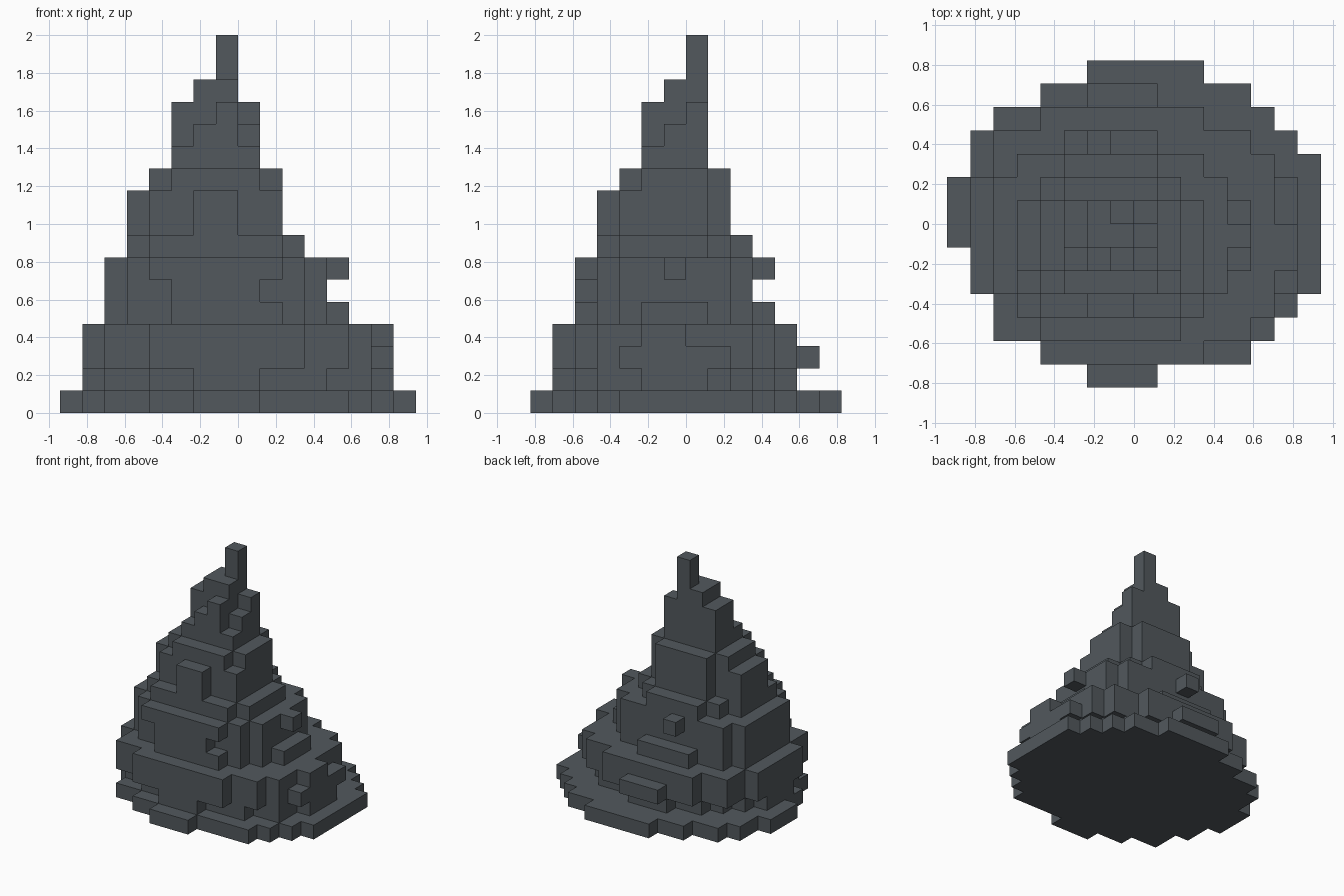
import bpy, bmesh
from mathutils import Vector

if "Cube" in bpy.data.objects:
    bpy.data.objects.remove(bpy.data.objects["Cube"])

S = 2 / 17  # block size

# Slate material
slate = bpy.data.materials.new("slate_grey")
COL = (0.084, 0.099, 0.110, 1)
slate.use_nodes = True
slate.diffuse_color = COL
bsdf = slate.node_tree.nodes["Principled BSDF"]
bsdf.inputs["Base Color"].default_value = COL
bsdf.inputs["Roughness"].default_value = 0.9


def box(x0, x1, y0, y1, z0, z1):
    """Block cells inside a box."""
    return {(x, y, z) for x in range(x0, x1)
            for y in range(y0, y1) for z in range(z0, z1)}


def disc(z0, z1, cx, cy, *steps):
    """Stepped round slab: a union of rectangles given by half width and half depth."""
    return {(x, y, z) for x, y, z in box(-9, 9, -9, 9, z0, z1)
            if any(abs(x + 0.5 - cx) < w and abs(y + 0.5 - cy) < d for w, d in steps)}


# Wide plinth, trimmed at the front
base = disc(0, 1, 0.25, 0.25, (8, 1.5), (7.5, 3), (7, 4), (6, 5), (4.5, 6), (2.5, 7))
base -= box(1, 3, -7, -6, 0, 1) | box(-7, -6, -4, -3, 0, 1)

# Undercut course below overhanging panels
lower = disc(1, 2, -0.25, -0.6, (1.5, 5.5), (4, 4.5), (5, 3.5), (6, 3), (7, 1.5))
lower |= disc(2, 4, -0.25, -0.6, (3.5, 5.5), (5.5, 4.5), (6, 3.5), (7, 2.5))
lower -= box(6, 7, 0, 2, 3, 4) | box(6, 7, -3, -2, 3, 4)
lower |= box(-2, 1, 5, 6, 2, 3)

# Middle body, with a notched front panel and small side and back blocks
middle = disc(4, 7, -1, -0.5, (4, 3.5), (5, 2.5))
for i, (left, right) in enumerate([(-3, 2), (-3, 1), (-4, 2)]):
    middle |= box(left, right, -5, -4, 4 + i, 5 + i)
middle |= box(4, 5, -2, 1, 4, 5) | box(4, 5, -1, 0, 6, 7)
middle |= box(-3, 1, 3, 4, 4, 5) | box(-2, -1, 3, 4, 6, 7)

# Narrowing upper body with left and front panels
upper = disc(7, 8, -1, -0.6, (4, 2), (3, 3), (2, 3.5))
upper |= disc(8, 10, -1, -0.6, (3, 2))
upper |= disc(8, 11, -1, -0.5, (3, 1.5), (2, 2.5))
upper |= box(-5, -4, -2, 1, 8, 10) | box(-2, 0, -4, -3, 8, 10)

# Peak with a stepped front and a notched side
peak = box(-3, 1, -1, 1, 11, 14) - box(0, 1, -1, 0, 13, 14)
for i in range(3):
    peak |= box(i - 3, max(1 - i, 0), -2, -1, 11 + i, 12 + i)
peak |= box(-2, 0, -1, 1, 14, 15)

# Thin top
spire = box(-1, 0, 0, 1, 15, 17)

solid = base | lower | middle | upper | peak | spire


def build(name, filled):
    """Mesh only the exposed block sides."""
    bm = bmesh.new()
    for cell in filled:
        for axis in range(3):
            for side in (0, 1):
                near = list(cell)
                near[axis] += 2 * side - 1
                if tuple(near) in solid:
                    continue
                u, w = (axis + 1) % 3, (axis + 2) % 3
                loop = [(0, 0), (1, 0), (1, 1), (0, 1)]
                verts = []
                for du, dw in (loop if side else loop[::-1]):
                    p = Vector(cell)
                    p[axis] += side
                    p[u] += du
                    p[w] += dw
                    verts.append(bm.verts.new(p * S))
                bm.faces.new(verts)
    bmesh.ops.remove_doubles(bm, verts=bm.verts, dist=0.001)
    mesh = bpy.data.meshes.new(name)
    bm.to_mesh(mesh)
    bm.free()
    mesh.materials.append(slate)
    bpy.context.collection.objects.link(bpy.data.objects.new(name, mesh))


build("base", base)
build("lower_tier", lower)
build("middle_tier", middle)
build("upper_tier", upper)
build("peak", peak)
build("spire", spire)
